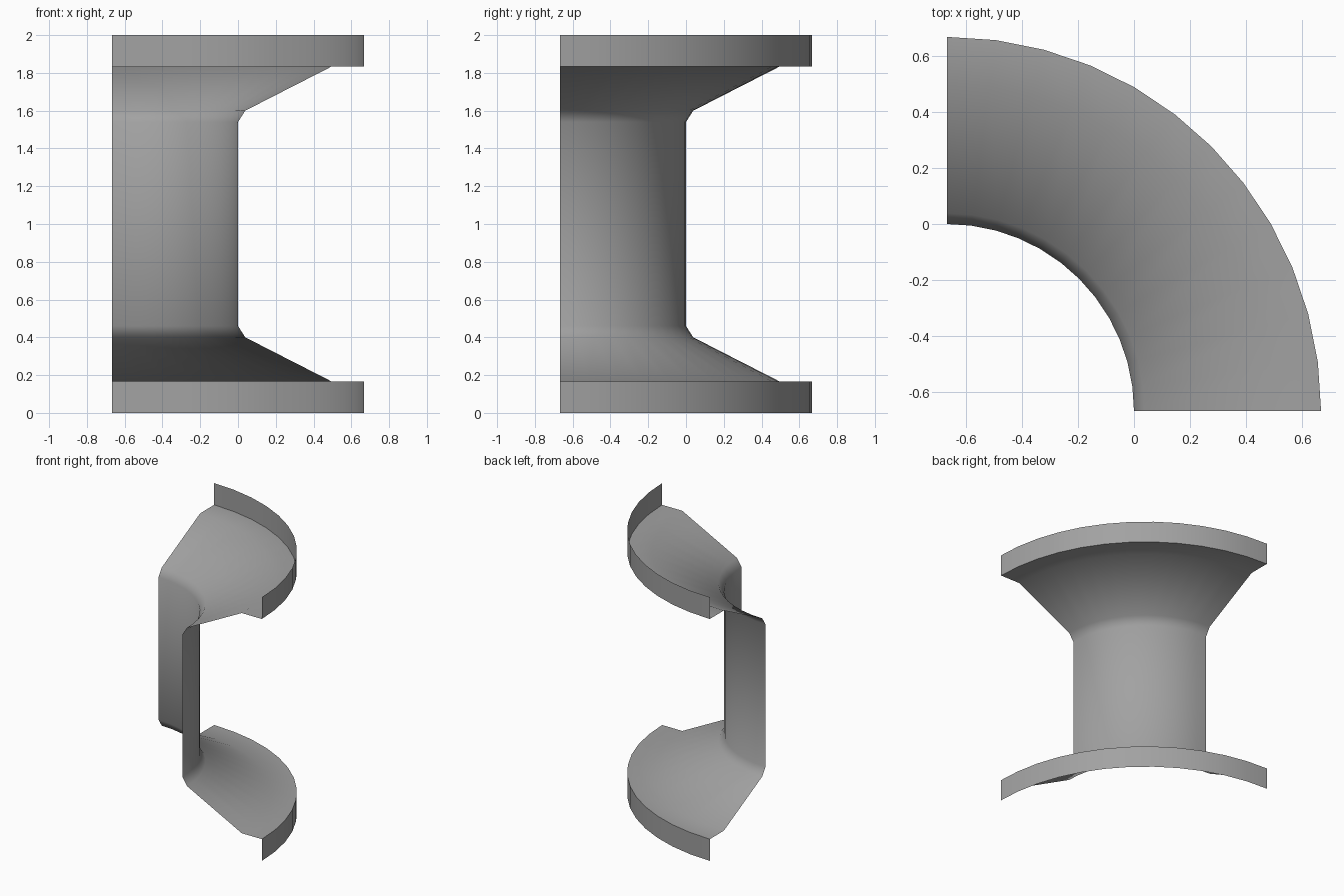
import bpy
import bmesh
import math
from mathutils import Vector

default = bpy.data.objects.get("Cube")
if default:
    bpy.data.objects.remove(default, do_unlink=True)

# Plain grey for the whole sheet
grey = bpy.data.materials.new("plain grey")
grey.use_nodes = True
color = (0.36, 0.36, 0.36, 1)
grey.diffuse_color = color
grey.node_tree.nodes["Principled BSDF"].inputs["Base Color"].default_value = color

# Half profile (radius, z): throat, rounded corner, flare, ledge, rim; mirrored about mid height
RIM = 2 / 3
upper = [(RIM, 1.54), (0.705, 1.60), (1.165, 1.835), (2 * RIM, 1.835), (2 * RIM, 2.0)]
profile = [(r, 2 - z) for r, z in reversed(upper)] + upper

# Sweep the open profile a quarter turn around the corner axis
axis = Vector((-RIM, -RIM, 0))
bm = bmesh.new()
verts = [bm.verts.new(axis + Vector((r, 0, z))) for r, z in profile]
edges = [bm.edges.new(pair) for pair in zip(verts, verts[1:])]
bmesh.ops.spin(bm, geom=verts + edges, cent=axis, axis=(0, 0, 1),
               angle=math.pi / 2, steps=12, use_duplicate=False)
bmesh.ops.remove_doubles(bm, verts=bm.verts, dist=0.0001)

# Turn the throat, and with it the whole sheet, to face away from the axis
bm.normal_update()
throat = min(bm.faces, key=lambda f: abs(f.calc_center_median().z - 1))
if throat.normal.dot(throat.calc_center_median() - axis - Vector((0, 0, 1))) < 0:
    bmesh.ops.reverse_faces(bm, faces=bm.faces)

mesh = bpy.data.meshes.new("quarter_flanged_sheet")
bm.to_mesh(mesh)
bm.free()
mesh.materials.append(grey)
sheet = bpy.data.objects.new("quarter_flanged_sheet", mesh)
bpy.context.collection.objects.link(sheet)

# Smooth sweep with crisp rim corners
bpy.ops.object.select_all(action="DESELECT")
sheet.select_set(True)
bpy.context.view_layer.objects.active = sheet
bpy.ops.object.shade_smooth_by_angle(angle=math.radians(45))
